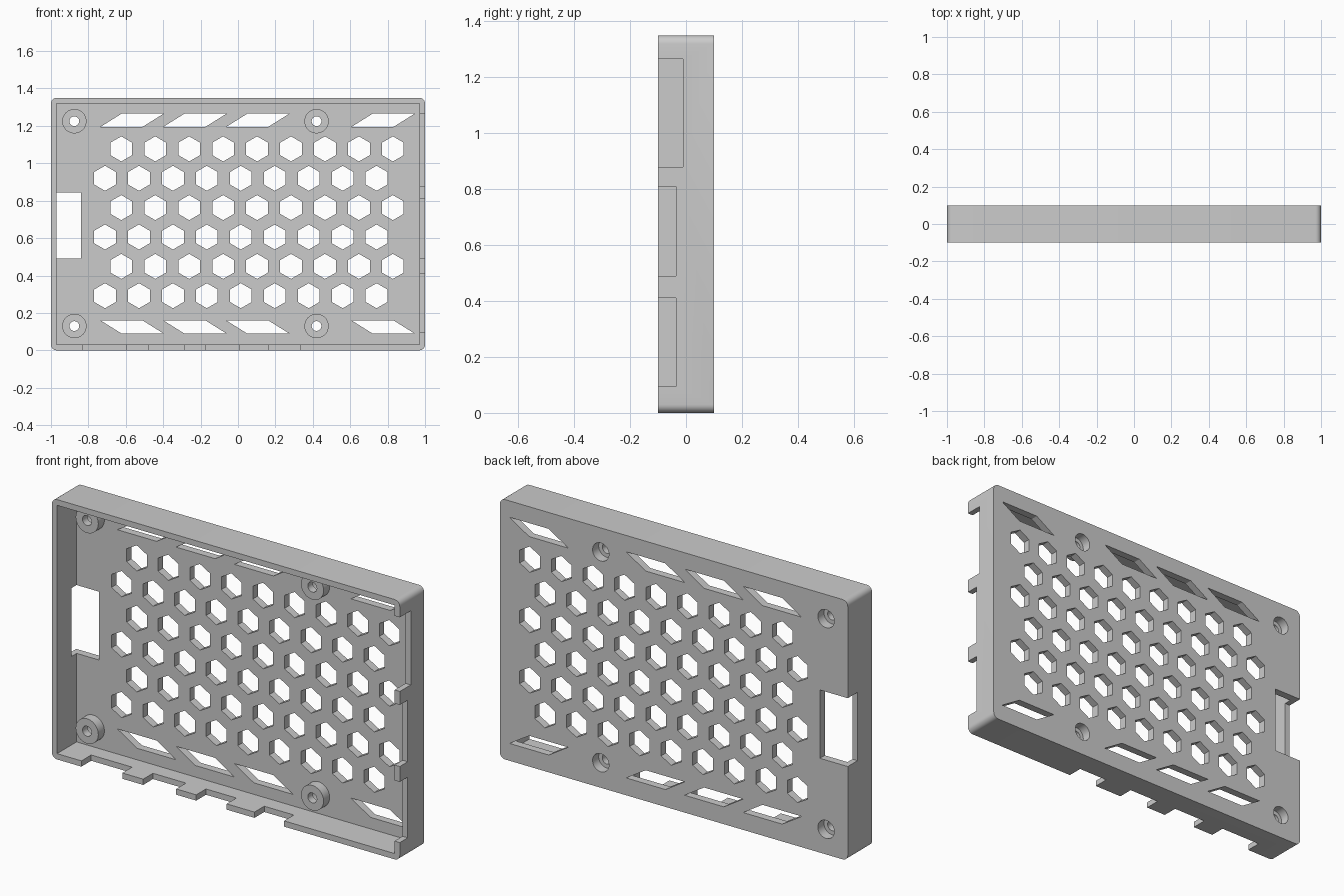
import bpy, bmesh
from math import sin, cos, pi, radians

if "Cube" in bpy.data.objects:
    bpy.data.objects.remove(bpy.data.objects["Cube"])


def prism(bm, pts, y0, y1):
    """Closed prism: an x-z outline extruded from y0 to y1."""
    front = [bm.verts.new((x, y0, z)) for x, z in pts]
    back = [bm.verts.new((x, y1, z)) for x, z in pts]
    bm.faces.new(front)
    bm.faces.new(back[::-1])
    n = len(pts)
    for i in range(n):
        j = (i + 1) % n
        bm.faces.new((front[j], front[i], back[i], back[j]))


def rect(x0, x1, z0, z1):
    return [(x0, z0), (x1, z0), (x1, z1), (x0, z1)]


def ring(cx, cz, r, n, start=0.0):
    return [(cx + r * cos(start + 2 * pi * i / n),
             cz + r * sin(start + 2 * pi * i / n)) for i in range(n)]


def rounded(x0, x1, z0, z1, r, seg=6):
    corners = [(x1 - r, z1 - r), (x0 + r, z1 - r), (x0 + r, z0 + r), (x1 - r, z0 + r)]
    return [(cx + r * cos(pi / 2 * (k + i / seg)), cz + r * sin(pi / 2 * (k + i / seg)))
            for k, (cx, cz) in enumerate(corners) for i in range(seg + 1)]


def make(name, parts):
    """One object from a list of (outline, y0, y1) prisms."""
    bm = bmesh.new()
    for pts, y0, y1 in parts:
        prism(bm, pts, y0, y1)
    bmesh.ops.recalc_face_normals(bm, faces=bm.faces)
    me = bpy.data.meshes.new(name)
    bm.to_mesh(me)
    bm.free()
    ob = bpy.data.objects.new(name, me)
    bpy.context.collection.objects.link(ob)
    return ob


def combine(target, parts, operation):
    helper = make("helper", parts)
    helper.hide_render = True
    mod = target.modifiers.new("bool", 'BOOLEAN')
    mod.operation, mod.solver, mod.object = operation, 'EXACT', helper
    bpy.context.view_layer.objects.active = target
    bpy.ops.object.modifier_apply(modifier=mod.name)
    bpy.data.objects.remove(helper)


H = 1.35
FLOOR = 0.06          # inner face of the back plate
posts = [(x, z) for x in (-0.875, 0.42) for z in (0.13, 1.225)]

# Open tray with rounded outer corners
case = make("case_tray", [(rounded(-1, 1, 0, H, 0.03), -0.1, 0.1)])
combine(case, [(rect(-0.97, 0.97, 0.03, 1.32), -0.2, FLOOR)], 'DIFFERENCE')

# Screw posts
combine(case, [(ring(x, z, 0.065, 40), 0.01, FLOOR + 0.02) for x, z in posts], 'UNION')

# Hexagonal vents in staggered rows
cuts = []
for row in range(6):
    x0 = -0.624 if row % 2 == 0 else -0.711
    for col in range(9):
        cuts.append((ring(x0 + col * 0.1815, 1.077 - row * 0.157, 0.067, 6, pi / 2), 0.0, 0.2))

# Slanted slots along top, mirrored along bottom
for x in (-0.735, -0.399, -0.063, 0.607):
    slot = [(x, 1.195), (x + 0.225, 1.195), (x + 0.337, 1.265), (x + 0.112, 1.265)]
    cuts.append((slot, 0.0, 0.2))
    cuts.append(([(px, 1.355 - pz) for px, pz in slot], 0.0, 0.2))

# Card opening through the plate and left wall
cuts.append((rect(-1.1, -0.84, 0.49, 0.845), 0.02, 0.2))

# Port notches in the right wall
for z0, z1, y in ((0.095, 0.41, -0.035), (0.49, 0.81, -0.035), (0.88, 1.265, -0.01)):
    cuts.append((rect(0.95, 1.1, z0, z1), -0.2, y))

# Port notches in the bottom wall
for x0, x1 in ((-0.83, -0.595), (-0.475, -0.285), (-0.17, 0.005), (0.165, 0.335)):
    cuts.append((rect(x0, x1, -0.1, 0.05), -0.2, -0.02))

# Screw head recesses at the back
cuts += [(ring(x, z, 0.047, 40), 0.05, 0.2) for x, z in posts]
combine(case, cuts, 'DIFFERENCE')

# Screw holes
combine(case, [(ring(x, z, 0.026, 32), -0.05, 0.2) for x, z in posts], 'DIFFERENCE')

bpy.ops.object.select_all(action='DESELECT')
case.select_set(True)
bpy.context.view_layer.objects.active = case
bpy.ops.object.shade_smooth_by_angle(angle=radians(30))
